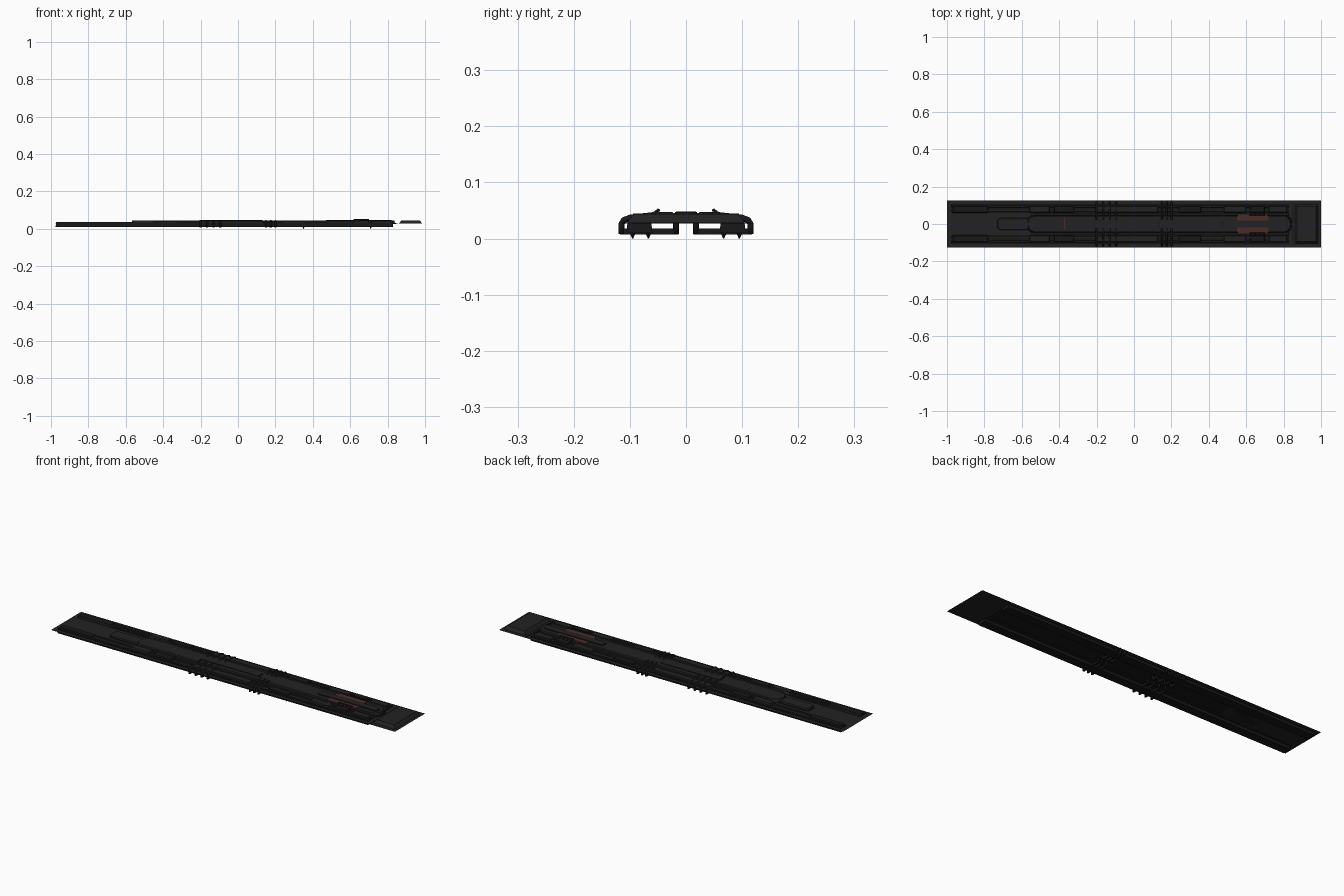
import bpy, bmesh, math
from mathutils import Vector

if "Cube" in bpy.data.objects:
    bpy.data.objects.remove(bpy.data.objects["Cube"])


def material(name, rgb):
    m = bpy.data.materials.new(name)
    m.diffuse_color = (*rgb, 1)
    m.use_nodes = True
    m.node_tree.nodes["Principled BSDF"].inputs["Base Color"].default_value = m.diffuse_color
    return m


CHARCOAL = material("charcoal", (0.016, 0.016, 0.017))
BLACK = material("near_black", (0.009, 0.009, 0.010))
RED = material("dull_red", (0.075, 0.024, 0.022))


def add(name, bm, mat, smooth=False):
    me = bpy.data.meshes.new(name)
    bmesh.ops.recalc_face_normals(bm, faces=bm.faces)
    bm.to_mesh(me)
    bm.free()
    me.materials.append(mat)
    ob = bpy.data.objects.new(name, me)
    bpy.context.collection.objects.link(ob)
    if smooth:
        for p in me.polygons:
            p.use_smooth = True
    return ob


def prism(name, outline, z0, z1, mat, inset=0.0, bottom=True):
    """Extrude an (x, y) outline upward, shrinking the top by inset for a sloped edge."""
    bm = bmesh.new()
    xs, ys = [p[0] for p in outline], [p[1] for p in outline]
    cx, cy = (min(xs) + max(xs)) / 2, (min(ys) + max(ys)) / 2
    sx = 1 - 2 * inset / (max(xs) - min(xs))
    sy = 1 - 2 * inset / (max(ys) - min(ys))
    lo = [bm.verts.new((x, y, z0)) for x, y in outline]
    hi = [bm.verts.new((cx + (x - cx) * sx, cy + (y - cy) * sy, z1)) for x, y in outline]
    n = len(lo)
    for i in range(n):
        bm.faces.new((lo[i], lo[(i + 1) % n], hi[(i + 1) % n], hi[i]))
    bm.faces.new(hi)
    if bottom:
        bm.faces.new(lo[::-1])
    return add(name, bm, mat)


def rect(x0, x1, y0, y1):
    return [(x0, y0), (x1, y0), (x1, y1), (x0, y1)]


def pill(x0, x1, r, c, n=5):
    """Rectangle with rounded corners of radius c and half width r."""
    pts = []
    for cx, cy, a in ((x1 - c, r - c, 0), (x0 + c, r - c, 90), (x0 + c, c - r, 180), (x1 - c, c - r, 270)):
        for i in range(n):
            t = math.radians(a + 90 * i / (n - 1))
            pts.append((cx + c * math.cos(t), cy + c * math.sin(t)))
    return pts


def sheet(name, rects, z, mat):
    bm = bmesh.new()
    for x0, x1, y0, y1 in rects:
        bm.faces.new([bm.verts.new((x, y, z)) for x, y in rect(x0, x1, y0, y1)])
    return add(name, bm, mat)


def tube(name, pts, r, mat, sides=8):
    """Capped tube along a path lying in a plane of constant x."""
    bm = bmesh.new()
    rings = []
    pts = [Vector(p) for p in pts]
    for i, p in enumerate(pts):
        d = (pts[min(i + 1, len(pts) - 1)] - pts[max(i - 1, 0)]).normalized()
        u = Vector((1, 0, 0))
        v = d.cross(u)
        rings.append([bm.verts.new(p + r * (u * math.cos(k * math.tau / sides) + v * math.sin(k * math.tau / sides)))
                      for k in range(sides)])
    for a, b in zip(rings, rings[1:]):
        for k in range(sides):
            bm.faces.new((a[k], a[(k + 1) % sides], b[(k + 1) % sides], b[k]))
    bm.faces.new(rings[0])
    bm.faces.new(rings[-1])
    return add(name, bm, mat, True)


# Thin base deck with an opening below the central spine
DECK = 0.027
sheet("deck", [(-1, 1, -0.125, -0.042), (-1, 1, 0.042, 0.125),
               (-1, -0.54, -0.042, 0.042), (0.82, 1, -0.042, 0.042)], DECK, CHARCOAL)
sheet("deck_lining", [(-0.97, 0.83, -0.108, -0.042), (-0.97, 0.83, 0.042, 0.108)], DECK - 0.001, BLACK)

# Central spine, open below, with raised panels
prism("spine", pill(-0.57, 0.84, 0.046, 0.04), DECK, 0.044, CHARCOAL, 0.004, False)
prism("spine_trim", pill(-0.575, 0.845, 0.049, 0.042), DECK, 0.031, BLACK, 0.001, False)
prism("spine_nose", pill(-0.73, -0.56, 0.032, 0.02), DECK, 0.037, CHARCOAL, 0.003)
prism("nose_trim", pill(-0.735, -0.56, 0.035, 0.022), DECK, 0.030, BLACK)
prism("middle_panel", rect(-0.21, 0.135, -0.02, 0.02), 0.044, 0.0455, BLACK)
prism("middle_panel_top", rect(-0.205, 0.13, -0.0175, 0.0175), 0.044, 0.047, CHARCOAL)
prism("rear_panel", pill(0.47, 0.82, 0.02, 0.012), 0.044, 0.047, BLACK)
prism("rear_panel_top", pill(0.475, 0.815, 0.0175, 0.011), 0.044, 0.0485, CHARCOAL)

# Red vent panel and a narrow red marker
prism("red_panel", pill(0.55, 0.72, 0.048, 0.012), 0.042, 0.0455, RED)
prism("red_marker", rect(-0.374, -0.368, -0.03, 0.03), 0.0435, 0.0448, RED)

# End plate with sloped edges, and a seam bar beside it
prism("end_plate", rect(0.86, 0.985, -0.105, 0.105), DECK + 0.001, 0.044, CHARCOAL, 0.012)
prism("end_seam", rect(0.845, 0.853, -0.115, 0.115), DECK, 0.0285, BLACK)

for s, side in ((-1, "front"), (1, "back")):
    def box(name, x0, x1, y0, y1, z0, z1, mat, inset=0.0):
        a, b = sorted((s * y0, s * y1))
        return prism(f"{side}_{name}", rect(x0, x1, a, b), z0, z1, mat, inset)

    # Long side rails passing through the deck
    box("rail", -0.975, 0.83, 0.06, 0.106, 0.010, 0.033, BLACK, 0.002)
    box("rail_inner_bar", -0.975, 0.83, 0.064, 0.076, 0.03, 0.037, CHARCOAL, 0.002)
    box("rail_outer_bar", -0.975, 0.83, 0.088, 0.102, 0.03, 0.036, CHARCOAL, 0.002)
    box("shoulder", -0.53, 0.83, 0.046, 0.060, DECK, 0.040, CHARCOAL, 0.002)

    # Covers along the rails
    for i, (x0, x1, z) in enumerate(((-0.97, -0.78, 0.038), (-0.56, -0.45, 0.045), (-0.43, -0.32, 0.042),
                                     (-0.2, 0.13, 0.041), (0.24, 0.36, 0.040), (0.48, 0.6, 0.042),
                                     (0.62, 0.7, 0.044), (0.72, 0.82, 0.041))):
        box(f"rail_cover_{i}", x0, x1, 0.060, 0.098, 0.03, z, CHARCOAL if i % 2 else BLACK, 0.004)

    # Slatted fins near the tail
    for i in range(4):
        x = 0.625 + i * 0.023
        tube(f"{side}_fin_{i}", [(x, s * 0.062, 0.041), (x, s * 0.048, 0.052)], 0.003, BLACK, 6)
    box("fin_bar", 0.618, 0.70, 0.046, 0.051, 0.048, 0.053, BLACK, 0.001)

    # Cross pipes in two groups, dipping under the deck at both ends
    for i, x in enumerate((-0.20, -0.165, -0.13, -0.095, 0.15, 0.175, 0.20)):
        tube(f"{side}_pipe_{i}", [(x, s * 0.018, 0.008), (x, s * 0.018, 0.034), (x, s * 0.026, 0.042),
                                  (x, s * 0.055, 0.042), (x, s * 0.100, 0.037), (x, s * 0.111, 0.033),
                                  (x, s * 0.115, 0.026), (x, s * 0.115, 0.008)], 0.0055, BLACK)
        box(f"pipe_mount_{i}", x - 0.004, x + 0.004, 0.013, 0.118, 0.007, 0.018, BLACK)

    # Small pointed pegs hanging below the rails
    for i, (x, y) in enumerate(((0.35, 0.095), (0.71, 0.067))):
        bm = bmesh.new()
        bmesh.ops.create_cone(bm, cap_ends=True, segments=8, radius1=0.001, radius2=0.006, depth=0.012)
        bmesh.ops.translate(bm, verts=bm.verts, vec=(x, s * y, 0.006))
        add(f"{side}_peg_{i}", bm, BLACK)
